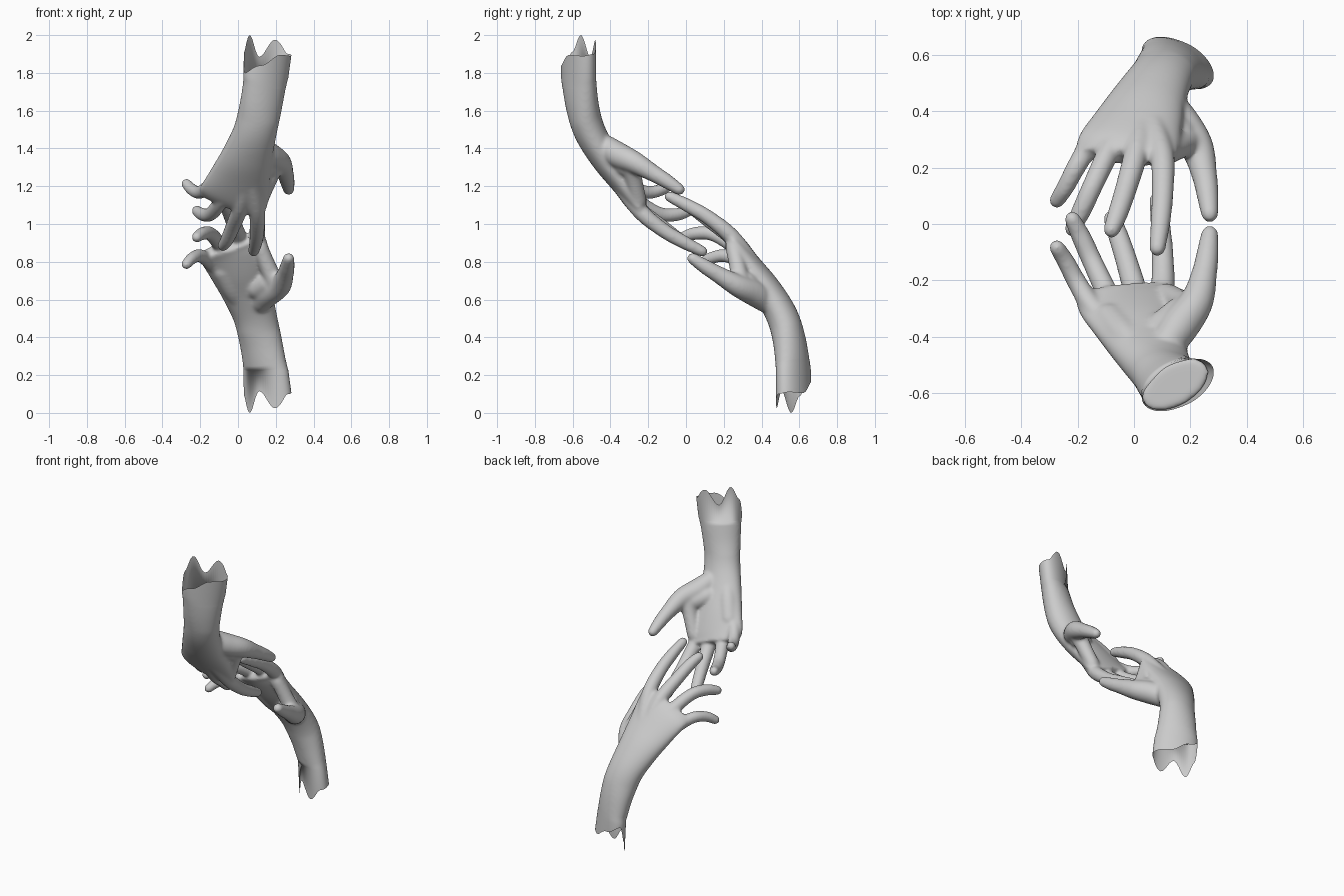
import bpy, bmesh, math
from mathutils import Vector

if "Cube" in bpy.data.objects:
    bpy.data.objects.remove(bpy.data.objects["Cube"])

SEG = 64


def spline(rows, steps=6):
    """Catmull-Rom through rows of equal-length tuples."""
    out = []
    n = len(rows)
    for i in range(n - 1):
        p0, p1, p2, p3 = rows[max(i - 1, 0)], rows[i], rows[i + 1], rows[min(i + 2, n - 1)]
        for s in range(steps):
            t = s / steps
            out.append([0.5 * (2 * b + (c - a) * t + (2 * a - 5 * b + 4 * c - d) * t * t
                               + (3 * b - a - 3 * c + d) * t ** 3)
                        for a, b, c, d in zip(p0, p1, p2, p3)])
    out.append(list(rows[-1]))
    return out


def skin(bm, rings, capped=True):
    """Skin over a list of point rings, optionally fanned at both ends."""
    vs = [[bm.verts.new(p) for p in r] for r in rings]
    for a, b in zip(vs, vs[1:]):
        for i in range(SEG):
            j = (i + 1) % SEG
            bm.faces.new((a[i], a[j], b[j], b[i])).smooth = True
    if capped:
        for r in (vs[0], vs[-1]):
            c = bm.verts.new(sum((v.co for v in r), Vector()) / SEG)
            for i in range(SEG):
                bm.faces.new((r[i], r[(i + 1) % SEG], c))


def ring(c, u, v):
    return [c + u * math.cos(k * math.tau / SEG) + v * math.sin(k * math.tau / SEG)
            for k in range(SEG)]


def tube(bm, pts, grow=0.0):
    """Round-ended limb through (x, y, z, radius) points."""
    path = spline(pts)
    cs = [Vector(p[:3]) for p in path]
    rings = []
    for i, c in enumerate(cs):
        r = path[i][3] + grow
        t = (cs[min(i + 1, len(cs) - 1)] - cs[max(i - 1, 0)]).normalized()
        u = (Vector((1, 0, 0)) - t * t.x).normalized()
        v = t.cross(u)
        if i == 0:
            caps = [-80, -55, -30, 0]
        elif i == len(cs) - 1:
            caps = [0, 25, 50, 70, 84]
        else:
            caps = [0]
        for a in caps:
            k = r * math.cos(math.radians(a))
            rings.append(ring(c + t * r * math.sin(math.radians(a)), u * k, v * k))
    skin(bm, rings)


# torn edge of the forearm: (angle, height)
EDGE = [(0, .11), (45, .105), (90, .16), (145, .20), (175, .09), (205, 0),
        (237, .115), (270, .025), (315, .10), (360, .11)]


def edge_z(deg):
    for (a, za), (b, zb) in zip(EDGE, EDGE[1:]):
        if a <= deg <= b:
            t = (deg - a) / (b - a)
            return za + (zb - za) * (1 - math.cos(t * math.pi)) / 2


# forearm and palm: centre x y z, width axis y z tilt, half width, half thickness
stations = [
    (.147, .569, .225, -.2, 0, .116, .091),
    (.120, .548, .38, -.12, 0, .114, .087),
    (.090, .510, .51, -.05, 0, .116, .084),
    (.048, .436, .64, -.08, .12, .136, .078),
    (.012, .355, .75, -.2, .30, .162, .070),
    (-.022, .278, .855, -.30, .50, .186, .056),
    (-.036, .235, .895, -.32, .54, .175, .042),
]
rows = spline(stations)
arm = []
for i, r in enumerate(rows):
    a, b = rows[max(i - 1, 0)], rows[min(i + 1, len(rows) - 1)]
    t = (Vector(b[:3]) - Vector(a[:3])).normalized()
    w = Vector((1, r[3], r[4]))
    w = (w - t * w.dot(t) * 0.8).normalized()
    if i == 0:
        t = Vector((0, 0, 1))
        w = Vector((1, -.2, 0))
    v = t.cross(w).normalized() * r[6]
    f = min(i / 9, 1)
    v.x = -.028 * (1 - f) + v.x * f
    arm.append(ring(Vector(r[:3]), w * r[5], v))

# fused body: palm, fingers, thumb, pads
bm = bmesh.new()
skin(bm, arm)
fingers = [
    [(.07, .35, .80, .035), (.10, .240, .935, .038), (.102, .12, 1.033, .034),
     (.094, .01, 1.097, .031), (.083, -.086, 1.145, .024)],
    [(.03, .37, .77, .035), (.010, .26, .912, .038), (-.03, .12, 1.020, .034),
     (-.058, .035, 1.083, .031), (-.079, -.020, 1.115, .025)],
    [(-.02, .37, .75, .035), (-.082, .27, .868, .035), (-.142, .145, .945, .032),
     (-.185, .05, .950, .030), (-.218, -.017, .930, .024)],
    [(-.05, .39, .70, .035), (-.140, .305, .79, .034), (-.200, .21, .832, .030),
     (-.243, .13, .818, .027), (-.273, .083, .787, .023)],
    [(.12, .42, .59, .055), (.162, .36, .635, .064), (.222, .275, .673, .054),
     (.250, .17, .733, .040), (.261, .10, .775, .034), (.268, .036, .817, .026)],
]
pads = [
    [(-.0, .44, .60, .050), (-.035, .395, .665, .058), (-.085, .335, .755, .055)],
    [(.10, .37, .66, .060), (.16, .32, .69, .060)],
    [(.195, .29, .69, .050), (.16, .275, .77, .045), (.115, .250, .88, .042)],
]
for f in fingers:
    tube(bm, f, 0.005)
for p in pads:
    tube(bm, p)
bmesh.ops.recalc_face_normals(bm, faces=bm.faces[:])
hand_mesh = bpy.data.meshes.new("hand")
bm.to_mesh(hand_mesh)
bm.free()

# open, torn end of the forearm
bm = bmesh.new()
end = ring(Vector((.166, .573, 0)), Vector((.128, -.025, 0)), Vector((-.03, .092, 0)))
for k, p in enumerate(end):
    p.z = edge_z(k * 360 / SEG)
    # follow the arm's lean where the edge is high
    lean = p.z / .225
    p.xy = (p.xy * (1 - lean) + arm[0][k].xy * lean)
skin(bm, [end, arm[0], arm[1], arm[2]], capped=False)
bmesh.ops.recalc_face_normals(bm, faces=bm.faces[:])
cuff_mesh = bpy.data.meshes.new("forearm_end")
bm.to_mesh(cuff_mesh)
bm.free()


def add(name, mesh, flipped):
    ob = bpy.data.objects.new(name, mesh)
    bpy.context.collection.objects.link(ob)
    if flipped:
        ob.rotation_euler = (math.pi, 0, 0)
        ob.location = (0, 0, 2)
    return ob


# lower hand, and the same hand turned half over about x
for side, flipped in (("lower", False), ("upper", True)):
    hand = add(side + "_hand", hand_mesh, flipped)
    rm = hand.modifiers.new("fuse", 'REMESH')
    rm.mode = 'VOXEL'
    rm.voxel_size = 0.008
    rm.use_smooth_shade = True
    sm = hand.modifiers.new("soften", 'SMOOTH')
    sm.factor = 0.5
    sm.iterations = 16
    add(side + "_forearm_end", cuff_mesh, flipped)
